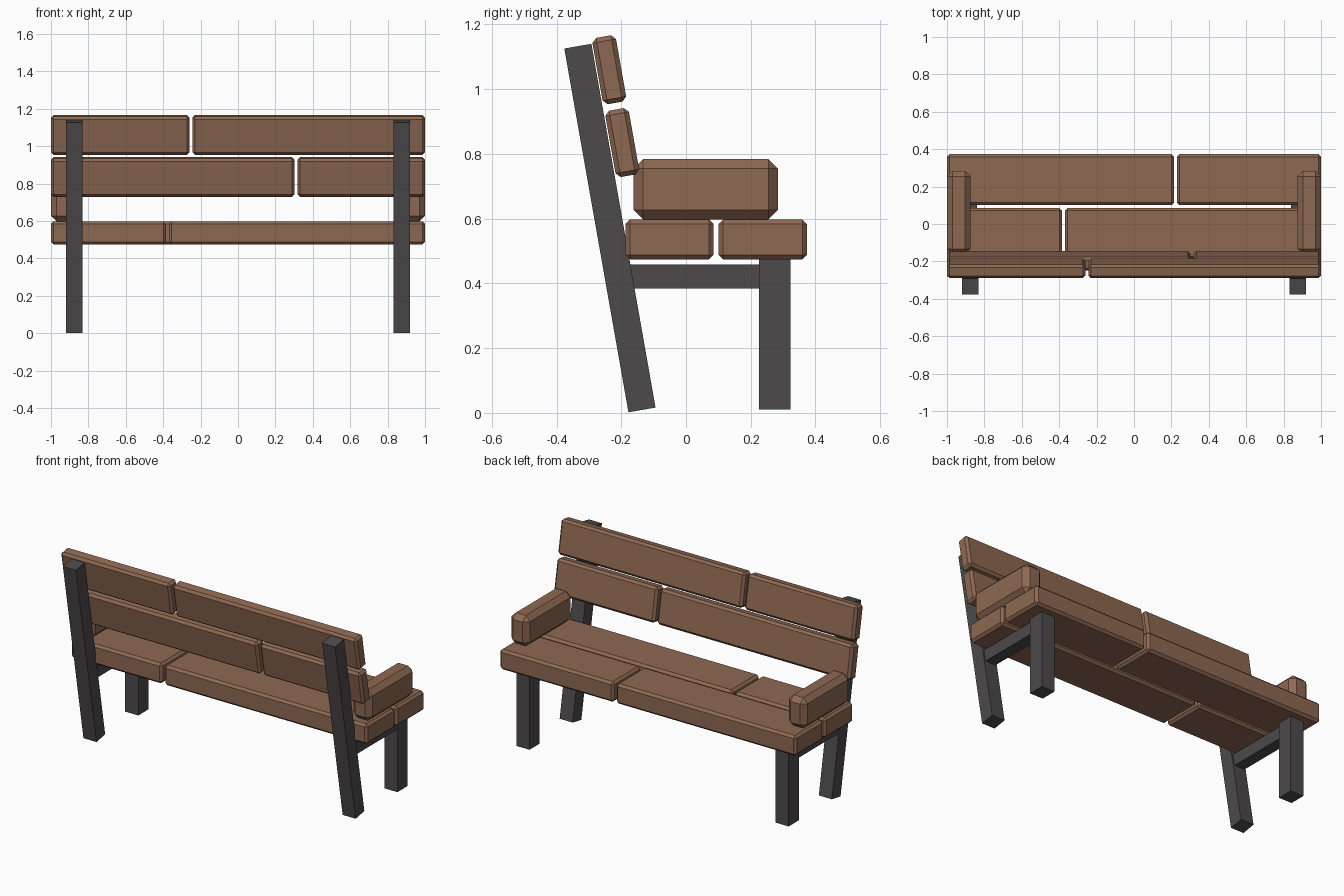
import bpy, bmesh
from math import radians
from mathutils import Matrix, Vector

if "Cube" in bpy.data.objects:
    bpy.data.objects.remove(bpy.data.objects["Cube"])


def material(name, color):
    m = bpy.data.materials.new(name)
    m.diffuse_color = (*color, 1)
    m.use_nodes = True
    m.node_tree.nodes["Principled BSDF"].inputs["Base Color"].default_value = m.diffuse_color
    return m


WOOD = material("wood", (0.27, 0.14, 0.085))
METAL = material("dark_metal", (0.075, 0.068, 0.072))
LEAN = radians(10)


def block(name, center, size, mat, bevel=0.0, tilt=0.0):
    """Box with chamfered edges, leaned about the x axis."""
    bm = bmesh.new()
    bmesh.ops.create_cube(bm, size=1, matrix=Matrix.Diagonal((*size, 1)))
    if bevel:
        bmesh.ops.bevel(bm, geom=bm.edges[:], offset=bevel, segments=1,
                        profile=0.5, affect='EDGES')
    me = bpy.data.meshes.new(name)
    bm.to_mesh(me)
    bm.free()
    me.materials.append(mat)
    ob = bpy.data.objects.new(name, me)
    ob.location = Vector(center)
    ob.rotation_euler.x = tilt
    bpy.context.collection.objects.link(ob)
    return ob


# Planks: each row is two boards meeting at a small gap
rows = [
    ("front_seat", 0.237, 0.536, 0.273, 0.123, 0.222, 0),
    ("rear_seat", -0.051, 0.536, 0.273, 0.123, -0.377, 0),
    ("upper_back", -0.237, 1.060, 0.074, 0.208, -0.252, LEAN),
    ("lower_back", -0.197, 0.835, 0.074, 0.208, 0.310, LEAN),
]
for name, y, z, depth, height, split, tilt in rows:
    for side, a, b in (("left", -1, split - 0.008), ("right", split + 0.008, 1)):
        block(f"{name}_plank_{side}", ((a + b) / 2, y, z),
              (b - a, depth, height), WOOD, 0.014, tilt)

for side, s in (("left", -1), ("right", 1)):
    x = s * 0.875
    # Chunky armrest
    block(f"armrest_{side}", (s * 0.937, 0.061, 0.691),
          (0.126, 0.447, 0.187), WOOD, 0.03)
    # Leaning rear post, upright front leg and the rail joining them
    block(f"rear_post_{side}", (x, -0.235, 0.571),
          (0.088, 0.085, 1.141), METAL, 0, LEAN)
    block(f"front_leg_{side}", (x, 0.274, 0.243),
          (0.088, 0.098, 0.466), METAL)
    block(f"side_rail_{side}", (x, 0.03, 0.422),
          (0.07, 0.42, 0.074), METAL)
